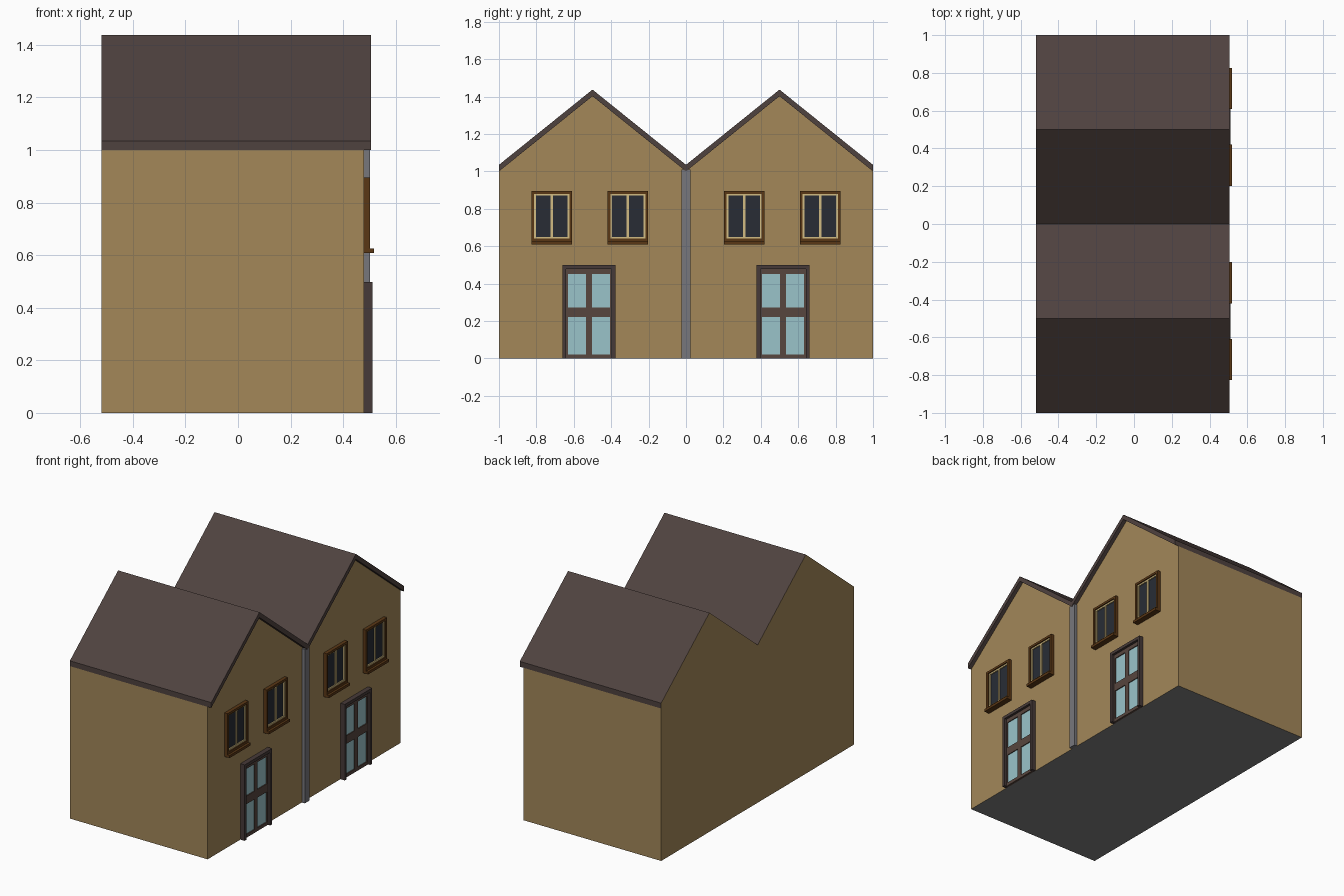
import bpy, bmesh

if "Cube" in bpy.data.objects:
    bpy.data.objects.remove(bpy.data.objects["Cube"])


def mat(name, hexcol):
    srgb = [int(hexcol[i:i + 2], 16) / 255 for i in (0, 2, 4)]
    m = bpy.data.materials.new(name)
    m.diffuse_color = [((c + 0.055) / 1.055) ** 2.4 for c in srgb] + [1]
    m.use_nodes = True
    m.node_tree.nodes["Principled BSDF"].inputs["Base Color"].default_value = m.diffuse_color
    return m


WALL = mat("wall_tan", "A38759")
ROOF = mat("roof_brown", "4F423F")
FLOOR = mat("floor_grey", "808080")
PIPE = mat("pipe_grey", "77777C")
WOOD = mat("window_wood", "5A3715")
CREAM = mat("window_cream", "D2BC82")
DARK = mat("window_glass", "282C35")
TRIM = mat("door_trim", "463A38")
DOOR = mat("door_wood", "57463E")
GLASS = mat("door_glass", "9AC4CA")


def finish(name, bm, mats):
    bmesh.ops.recalc_face_normals(bm, faces=bm.faces)
    me = bpy.data.meshes.new(name)
    bm.to_mesh(me)
    bm.free()
    for m in mats:
        me.materials.append(m)
    ob = bpy.data.objects.new(name, me)
    bpy.context.collection.objects.link(ob)
    return ob


def prism(name, profile, x0, x1, mats, pick=None):
    """Extrude a (y, z) profile along x; pick(normal) marks faces for the second material."""
    bm = bmesh.new()
    f = bm.faces.new([bm.verts.new((x0, y, z)) for y, z in profile])
    ext = bmesh.ops.extrude_face_region(bm, geom=[f])
    moved = [v for v in ext["geom"] if isinstance(v, bmesh.types.BMVert)]
    bmesh.ops.translate(bm, verts=moved, vec=(x1 - x0, 0, 0))
    bmesh.ops.recalc_face_normals(bm, faces=bm.faces)
    for face in bm.faces:
        if pick and pick(face.normal):
            face.material_index = 1
    return finish(name, bm, mats)


def boxes(name, items, m):
    """One object from (x0, x1, y0, y1, z0, z1) boxes."""
    bm = bmesh.new()
    for x0, x1, y0, y1, z0, z1 in items:
        vs = bmesh.ops.create_cube(bm, size=1)["verts"]
        bmesh.ops.scale(bm, verts=vs, vec=(x1 - x0, y1 - y0, z1 - z0))
        bmesh.ops.translate(bm, verts=vs, vec=((x0 + x1) / 2, (y0 + y1) / 2, (z0 + z1) / 2))
    return finish(name, bm, [m])


def ring(x0, x1, y0, y1, z0, z1, w):
    """Four bars around a rectangle."""
    return [(x0, x1, y0, y0 + w, z0, z1), (x0, x1, y1 - w, y1, z0, z1),
            (x0, x1, y0 + w, y1 - w, z0, z0 + w), (x0, x1, y0 + w, y1 - w, z1 - w, z1)]


BACK, FACE = -0.52, 0.48
T = 0.035  # roof thickness
eave_line = [(1, 1.0), (0.5, 1.402), (0, 1.0), (-0.5, 1.402), (-1, 1.0)]

# Double-gabled body with grey underside, and roof whose back end is flush wall
prism("house_walls", [(-1, 0), (1, 0)] + eave_line, BACK, FACE, [WALL, FLOOR], lambda n: n.z < -0.9)
prism("roof", eave_line + [(y, z + T) for y, z in reversed(eave_line)], BACK, 0.506,
      [ROOF, WALL], lambda n: n.x < -0.9)

# Drainpipe below the valley
boxes("drainpipe", [(FACE, 0.502, -0.024, 0.024, 0, 1.01)], PIPE)


def window(y, tag):
    a, b, z0, z1 = y - 0.109, y + 0.109, 0.625, 0.895
    boxes("window_frame_" + tag, ring(FACE, 0.503, a, b, z0, z1, 0.015), WOOD)
    boxes("window_sill_" + tag, [(FACE, 0.518, a, b, 0.608, 0.625)], WOOD)
    boxes("window_sash_" + tag,
          ring(FACE, 0.495, a + 0.015, b - 0.015, z0 + 0.015, z1 - 0.015, 0.010)
          + [(FACE, 0.495, y - 0.006, y + 0.006, z0 + 0.025, z1 - 0.025)], CREAM)
    boxes("window_pane_" + tag, [(FACE, 0.487, a + 0.02, b - 0.02, z0 + 0.02, z1 - 0.02)], DARK)


def door(y, tag):
    a, b, top = y - 0.142, y + 0.142, 0.498
    j = 0.02
    # surround: two jambs and a header
    boxes("door_frame_" + tag, [(FACE, 0.511, a, a + j, 0, top), (FACE, 0.511, b - j, b, 0, top),
                                (FACE, 0.511, a + j, b - j, top - j, top)], TRIM)
    # leaf: stiles, centre post and rails around four panes
    c, d = a + j, b - j
    bars = [(c, c + 0.01), (y - 0.016, y + 0.016), (d - 0.01, d)]
    leaf = [(FACE, 0.495, p, q, 0, top - j) for p, q in bars]
    for z0, z1 in ((0, 0.022), (0.22, 0.273), (0.452, top - j)):
        leaf += [(FACE, 0.495, c + 0.01, y - 0.016, z0, z1), (FACE, 0.495, y + 0.016, d - 0.01, z0, z1)]
    boxes("door_leaf_" + tag, leaf, DOOR)
    boxes("door_glass_" + tag, [(FACE, 0.489, c + 0.005, d - 0.005, 0.01, 0.46)], GLASS)


# Two houses mirrored about the valley
for side, s in (("south", -1), ("north", 1)):
    window(s * 0.311, side + "_inner")
    window(s * 0.718, side + "_outer")
    door(s * 0.519, side)
